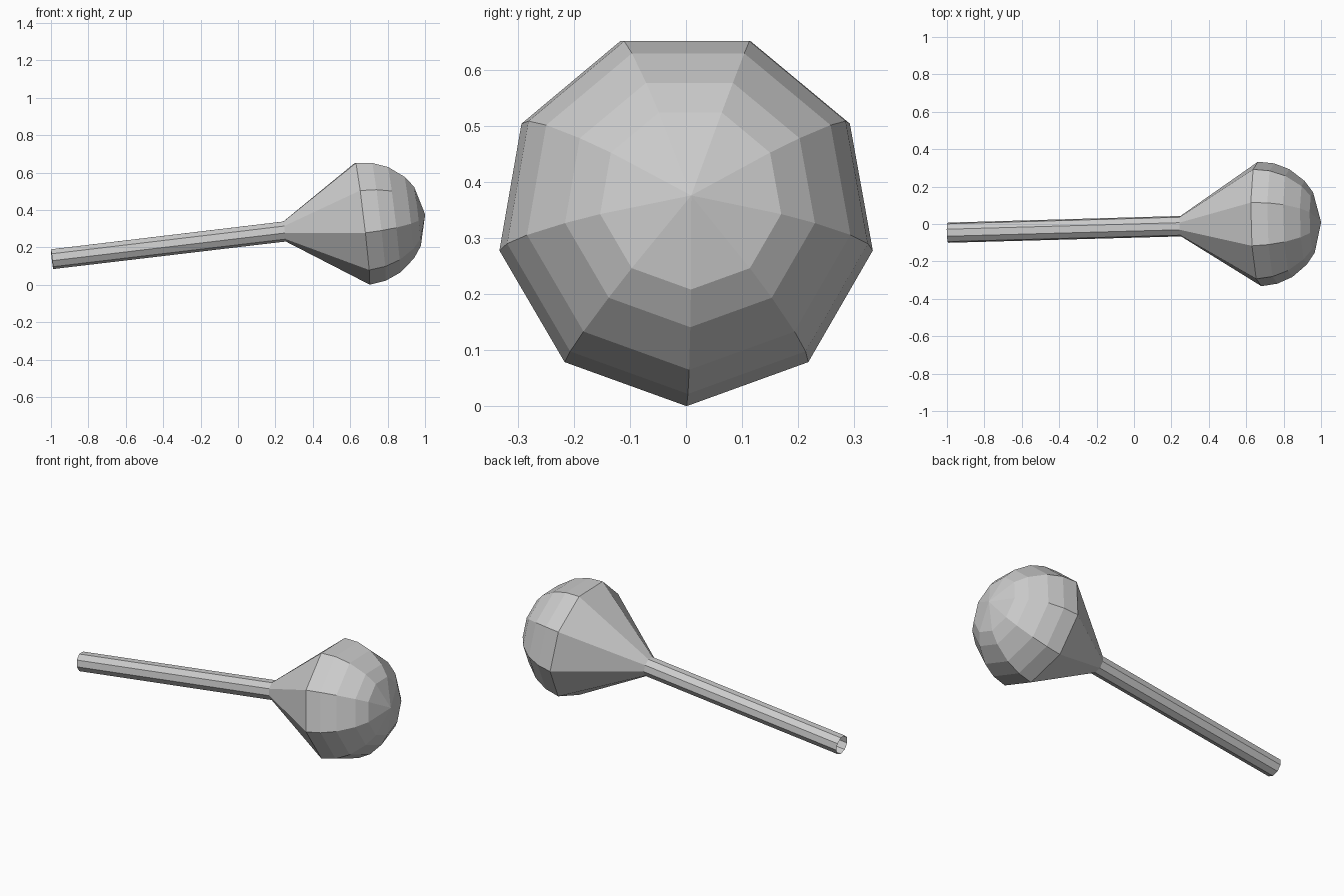
import bpy, bmesh
from math import sin, cos, radians, tau
from mathutils import Vector

if "Cube" in bpy.data.objects:
    bpy.data.objects.remove(bpy.data.objects["Cube"])

SIDES = 9
R = 0.338                                  # head radius
CENTRE = Vector((0.665, 0.0, 0.336))       # centre of the widest ring
axis = Vector((1, 0.028, 0.119)).normalized()
side = axis.cross(Vector((0, 0, -1))).normalized()
down = side.cross(axis).normalized()
if down.z > 0:
    down.negate()

# profile along the tilted axis: (distance from head centre, radius)
profile = [(-1.672, 0.0548), (-0.419, 0.0555)]
profile += [(R * sin(radians(a)), R * cos(radians(a))) for a in (0, 15, 30, 48, 61)]

bm = bmesh.new()
# nine-sided rings, one corner pointing straight down
rings = []
for t, r in profile:
    rings.append([bm.verts.new(CENTRE + axis * t
                  + (down * cos(tau * i / SIDES) + side * sin(tau * i / SIDES)) * r)
                  for i in range(SIDES)])

# handle, flare and dome bands (handle end left open)
for a, b in zip(rings, rings[1:]):
    for i in range(SIDES):
        j = (i + 1) % SIDES
        bm.faces.new((a[i], a[j], b[j], b[i]))

# pointed fan closing the dome
tip = bm.verts.new(CENTRE + axis * R)
for i in range(SIDES):
    bm.faces.new((rings[-1][i], rings[-1][(i + 1) % SIDES], tip))

bmesh.ops.recalc_face_normals(bm, faces=bm.faces)
# make sure the open shell faces outward
f = bm.faces[0]
f.normal_update()
if f.normal.dot(f.calc_center_median() - (CENTRE + axis * -1.0)) < 0 and \
   f.normal.dot(down) < 0:
    bmesh.ops.reverse_faces(bm, faces=bm.faces)

mesh = bpy.data.meshes.new("round_headed_club")
bm.to_mesh(mesh)
bm.free()
bpy.context.collection.objects.link(bpy.data.objects.new("round_headed_club", mesh))
